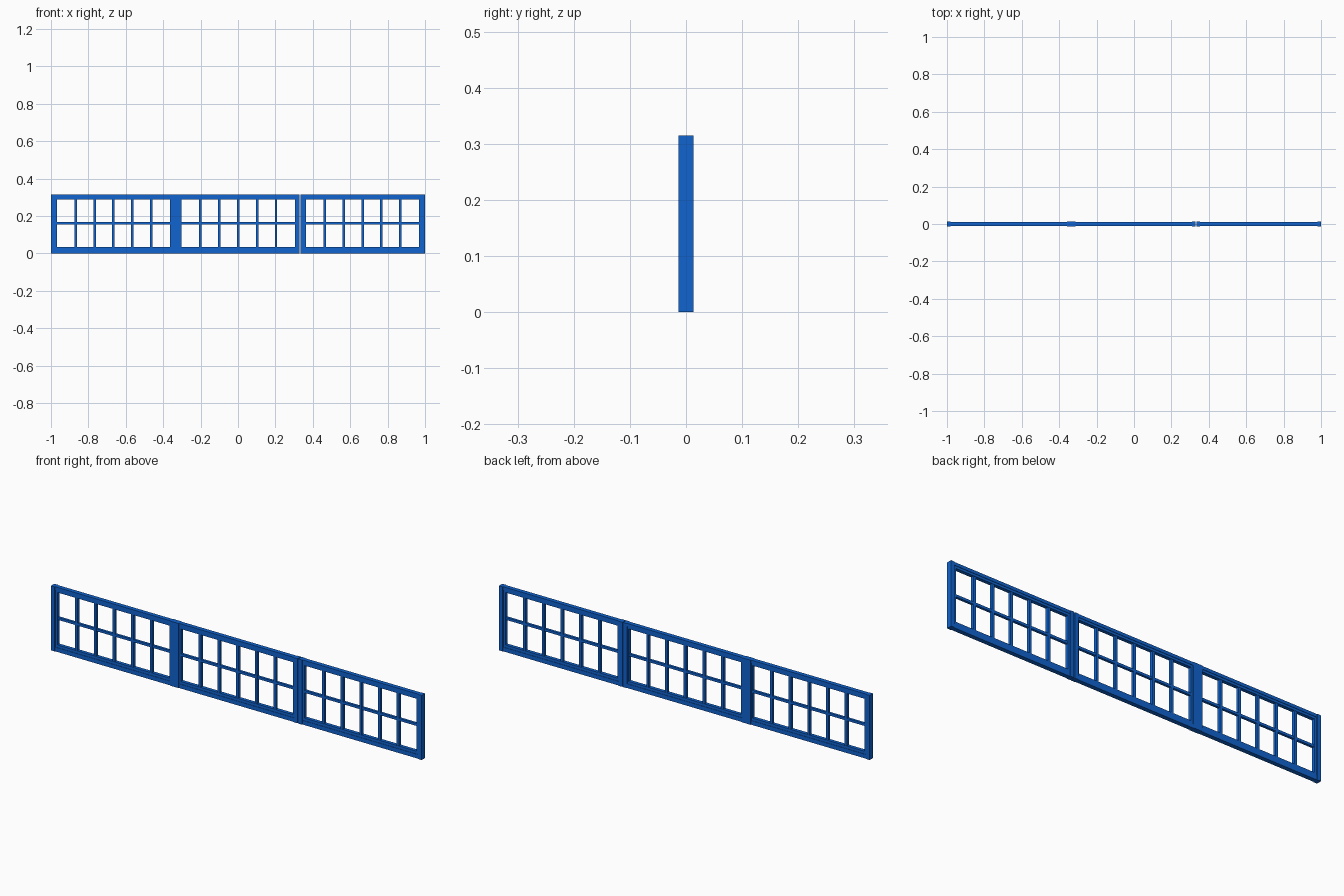
import bpy
import bmesh

cube = bpy.data.objects.get("Cube")
if cube:
    bpy.data.objects.remove(cube, do_unlink=True)

blue = bpy.data.materials.new("blue paint")
blue.use_nodes = True
colour = (0.005, 0.125, 0.62, 1)
blue.diffuse_color = colour
blue.node_tree.nodes["Principled BSDF"].inputs["Base Color"].default_value = colour

HEIGHT = 0.315


def bars(name, boxes, half_depth):
    """One object from boxes given as (x0, x1, z0, z1), centred on y = 0."""
    bm = bmesh.new()
    for x0, x1, z0, z1 in boxes:
        for v in bmesh.ops.create_cube(bm, size=1)["verts"]:
            v.co.x = (x0 + x1) / 2 + v.co.x * (x1 - x0)
            v.co.y *= 2 * half_depth
            v.co.z = (z0 + z1) / 2 + v.co.z * (z1 - z0)
    mesh = bpy.data.meshes.new(name)
    bm.to_mesh(mesh)
    bm.free()
    mesh.materials.append(blue)
    obj = bpy.data.objects.new(name, mesh)
    bpy.context.collection.objects.link(obj)


def window(side, x0, x1, open0, open1):
    """A glazing unit between posts x0 and x1, with its opening."""
    low, high = 0.033, 0.289
    # Outer head and sill rails
    bars(side + "_rails", [(x0, x1, 0, 0.02), (x0, x1, 0.3, HEIGHT)], 0.0105)
    # Recessed sash inside the rails
    bars(side + "_sash", [(x0, x1, 0.02, low), (x0, x1, high, 0.3),
                          (x0, open0, low, high), (open1, x1, low, high)], 0.0085)
    # Glazing bars: five upright, one level
    step = (open1 - open0) / 6
    centres = [open0 + step * i for i in range(1, 6)]
    bars(side + "_upright_bars",
         [(x - 0.0065, x + 0.0065, low, high) for x in centres], 0.007)
    bars(side + "_level_bar", [(open0, open1, 0.155, 0.167)], 0.006)


window("right", -0.98, -0.358, -0.968, -0.364)
window("middle", -0.312, 0.31, -0.302, 0.304)
window("left", 0.354, 0.98, 0.364, 0.968)

# Full-height posts; the left joint is split by a narrow gap
posts = {"right_end_post": (-1, -0.98), "right_joint_post": (-0.358, -0.312),
         "left_joint_inner_post": (0.31, 0.33),
         "left_joint_outer_post": (0.334, 0.354), "left_end_post": (0.98, 1)}
for name, (a, b) in posts.items():
    bars(name, [(a, b, 0, HEIGHT)], 0.013)
